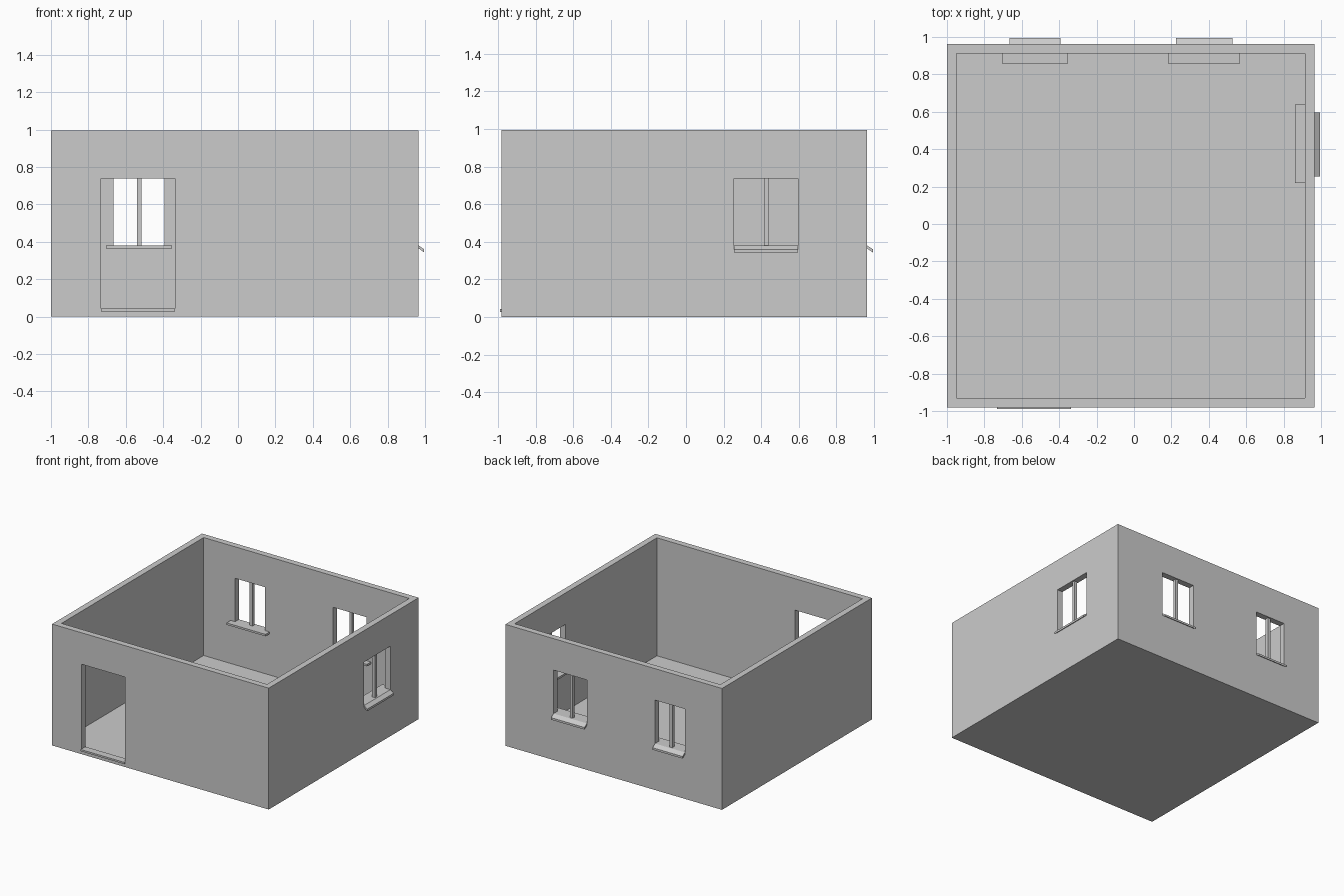
import bpy, bmesh

if "Cube" in bpy.data.objects:
    bpy.data.objects.remove(bpy.data.objects["Cube"])

X0, X1, Y0, Y1 = -1.0, 0.965, -0.98, 0.962      # outer wall faces
IX0, IX1, IY0, IY1 = -0.95, 0.915, -0.93, 0.912  # inner wall faces
TOP, FLOOR = 0.995, 0.028
SILL, HEAD = 0.365, 0.737


def mesh_object(name, bm):
    bmesh.ops.recalc_face_normals(bm, faces=bm.faces)
    me = bpy.data.meshes.new(name)
    bm.to_mesh(me)
    bm.free()
    ob = bpy.data.objects.new(name, me)
    bpy.context.collection.objects.link(ob)
    return ob


def box(name, x, y, z):
    bm = bmesh.new()
    bmesh.ops.create_cube(bm, size=1)
    for v in bm.verts:
        v.co = [r[0] if c < 0 else r[1] for c, r in zip(v.co, (x, y, z))]
    return mesh_object(name, bm)


def cut(target, x, y, z):
    cutter = box("opening_cutter", x, y, z)
    mod = target.modifiers.new("opening", 'BOOLEAN')
    mod.operation, mod.solver, mod.object = 'DIFFERENCE', 'EXACT', cutter
    bpy.context.view_layer.objects.active = target
    bpy.ops.object.modifier_apply(modifier=mod.name)
    bpy.data.objects.remove(cutter)


# wall shell with floor, open at the top
walls = box("walls_and_floor", (X0, X1), (Y0, Y1), (0, TOP))
cut(walls, (IX0, IX1), (IY0, IY1), (FLOOR, 1.2))

# doorway and threshold
cut(walls, (-0.733, -0.338), (-1.1, -0.9), (FLOOR, HEAD))
box("threshold", (-0.733, -0.338), (-0.99, IY0), (FLOOR, 0.042))


def window(name, a, b, mullion, inner, back):
    """Opening from a to b along a wall; back wall or right wall."""
    def oriented(part, along, across, z):
        x, y = (along, across) if back else (across, along)
        return box(name + part, x, y, z)

    wall_in, wall_out = (IY1, Y1) if back else (IX1, X1)
    # opening
    span, deep = (a, b), (wall_in - 0.03, wall_out + 0.1)
    cut(walls, *((span, deep) if back else (deep, span)), (SILL, HEAD))
    # centre mullion and inner sill board
    mid = (wall_in + wall_out) / 2
    oriented("_mullion", (mullion - 0.0125, mullion + 0.0125),
             (mid - 0.013, mid + 0.013), (SILL, HEAD))
    oriented("_inner_sill", inner, (wall_in - 0.053, wall_in), (SILL, 0.381))
    oriented("_sill_bed", (a, b), (wall_in, mid + 0.013), (SILL, 0.381))
    # sloping outer sill, extruded profile
    profile = [(mid + 0.013, 0.381), (wall_out, 0.381), (0.995, 0.36),
               (0.995, 0.343), (wall_out, 0.365), (mid + 0.013, 0.365)]
    bm = bmesh.new()
    verts = [bm.verts.new((a, p, z) if back else (p, a, z)) for p, z in profile]
    face = bm.faces.new(verts)
    ext = bmesh.ops.extrude_face_region(bm, geom=[face])
    move = (b - a, 0, 0) if back else (0, b - a, 0)
    bmesh.ops.translate(bm, vec=move,
                        verts=[g for g in ext["geom"] if isinstance(g, bmesh.types.BMVert)])
    mesh_object(name + "_outer_sill", bm)


# windows
window("back_left_window", -0.665, -0.393, -0.528, (-0.706, -0.352), True)
window("back_right_window", 0.225, 0.527, 0.376, (0.182, 0.568), True)
window("right_window", 0.255, 0.596, 0.427, (0.22, 0.638), False)
